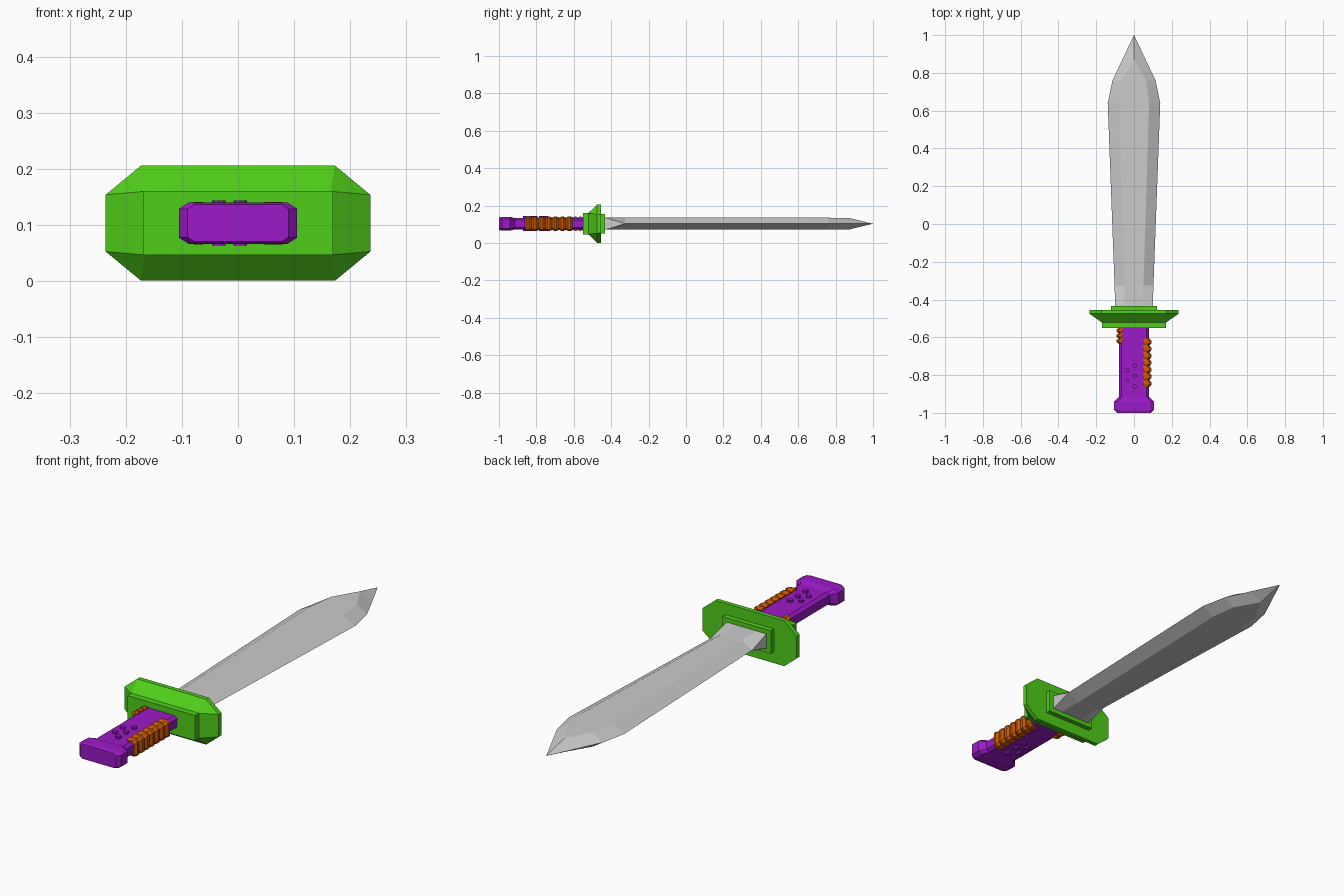
import bpy, bmesh, math

if "Cube" in bpy.data.objects:
    bpy.data.objects.remove(bpy.data.objects["Cube"])

ZC = 0.103  # height of the sword's long axis


def material(name, rgb):
    m = bpy.data.materials.new(name)
    m.diffuse_color = (*rgb, 1)
    m.use_nodes = True
    m.node_tree.nodes["Principled BSDF"].inputs["Base Color"].default_value = m.diffuse_color
    return m


PURPLE = material("purple", (0.33, 0.01, 0.58))
GREEN = material("green", (0.08, 0.62, 0.01))
ORANGE = material("orange", (0.58, 0.1, 0.0))


def finish(name, bm, mat=None):
    bmesh.ops.remove_doubles(bm, verts=bm.verts, dist=1e-5)
    bmesh.ops.dissolve_degenerate(bm, dist=1e-5, edges=bm.edges)
    bmesh.ops.recalc_face_normals(bm, faces=bm.faces)
    me = bpy.data.meshes.new(name)
    bm.to_mesh(me)
    bm.free()
    ob = bpy.data.objects.new(name, me)
    ob.location.z = ZC
    bpy.context.collection.objects.link(ob)
    if mat:
        me.materials.append(mat)
    return ob


def loft(name, rings, mat=None):
    """rings: list of (y, [(x, z), ...]) cross-sections joined along y"""
    bm = bmesh.new()
    vs = [[bm.verts.new((x, y, z)) for x, z in pts] for y, pts in rings]
    n = len(vs[0])
    for a, b in zip(vs, vs[1:]):
        for i in range(n):
            j = (i + 1) % n
            bm.faces.new((a[i], a[j], b[j], b[i]))
    bm.faces.new(vs[0])
    bm.faces.new(vs[-1])
    return finish(name, bm, mat)


def octagon(w, h, cx, cz):
    """chamfered rectangle of half-size w, h with corner cuts cx, cz"""
    q = [(w, h - cz), (w - cx, h)]
    top = q + [(-x, z) for x, z in reversed(q)]
    return top + [(-x, -z) for x, z in top]


# Blade: rectangular at the guard, turning into a hexagonal section
def blade_section(w, a, h, e):
    top = [(w, e), (a, h), (-a, h), (-w, e)]
    return top + [(-x, -z) for x, z in top]


stations = [(-0.46, 0.10, 0.05, 0.032, 0.032), (-0.43, 0.10, 0.05, 0.032, 0.032),
            (-0.325, 0.103, 0.05, 0.032, 0), (0.64, 0.139, 0.08, 0.032, 0),
            (0.76, 0.114, 0.064, 0.032, 0), (0.87, 0.062, 0, 0.031, 0)]
rings = [(y, blade_section(*s)) for y, *s in stations]
rings.append((1.0, [(0, 0)] * 8))
loft("blade", rings)

# Guard: octagonal plate tapering to a rectangular block, collar on the blade side
plate = octagon(0.236, 0.1025, 0.063, 0.052)
block = octagon(0.169, 0.057, 0.004, 0.0005)
loft("guard", [(-0.55, block), (-0.522, block), (-0.475, plate), (-0.455, plate)], GREEN)
collar = octagon(0.122, 0.052, 0.001, 0.001)
loft("guard_collar", [(-0.46, collar), (-0.433, collar)], GREEN)

# Grip and pommel in one chamfered loft
grip = octagon(0.08, 0.030, 0.014, 0.011)
pommel = octagon(0.105, 0.037, 0.017, 0.011)
pommel_end = octagon(0.09, 0.033, 0.012, 0.008)
loft("grip", [(-1.0, pommel_end), (-0.985, pommel), (-0.94, pommel),
              (-0.915, grip), (-0.54, grip)], PURPLE)


# Ribbed orange pads on the sides of the grip
def ribbed_pad(name, side, x0, y0, y1, teeth):
    def section(d):
        pts = [(x0, 0.0335 + d * 0.5), (0.07 + d, 0.0335 + d * 0.5), (0.083 + d, 0.021 + d)]
        pts += [(x, -z) for x, z in reversed(pts)]
        return [(side * x, z) for x, z in pts]
    pitch = (y1 - y0) / teeth
    rings = []
    for i in range(teeth):
        for f, d in ((0.0, 0), (0.3, 0.009), (0.65, 0.009), (0.95, 0)):
            rings.append((y0 + (i + f) * pitch, section(d)))
    loft(name, rings, ORANGE)


ribbed_pad("finger_pad", 1, 0.047, -0.862, -0.605, 7)
ribbed_pad("thumb_pad", -1, 0.062, -0.632, -0.55, 3)

# Studs passing through the grip, showing on both flat sides
bm = bmesh.new()
for x, y in [(-0.034, -0.775), (-0.034, -0.83), (0.004, -0.75), (0.004, -0.805), (0.004, -0.86)]:
    ret = bmesh.ops.create_cone(bm, cap_ends=True, segments=8, radius1=0.012,
                                radius2=0.012, depth=0.08)
    bmesh.ops.translate(bm, verts=ret["verts"], vec=(x, y, 0))
finish("grip_studs", bm, PURPLE)
